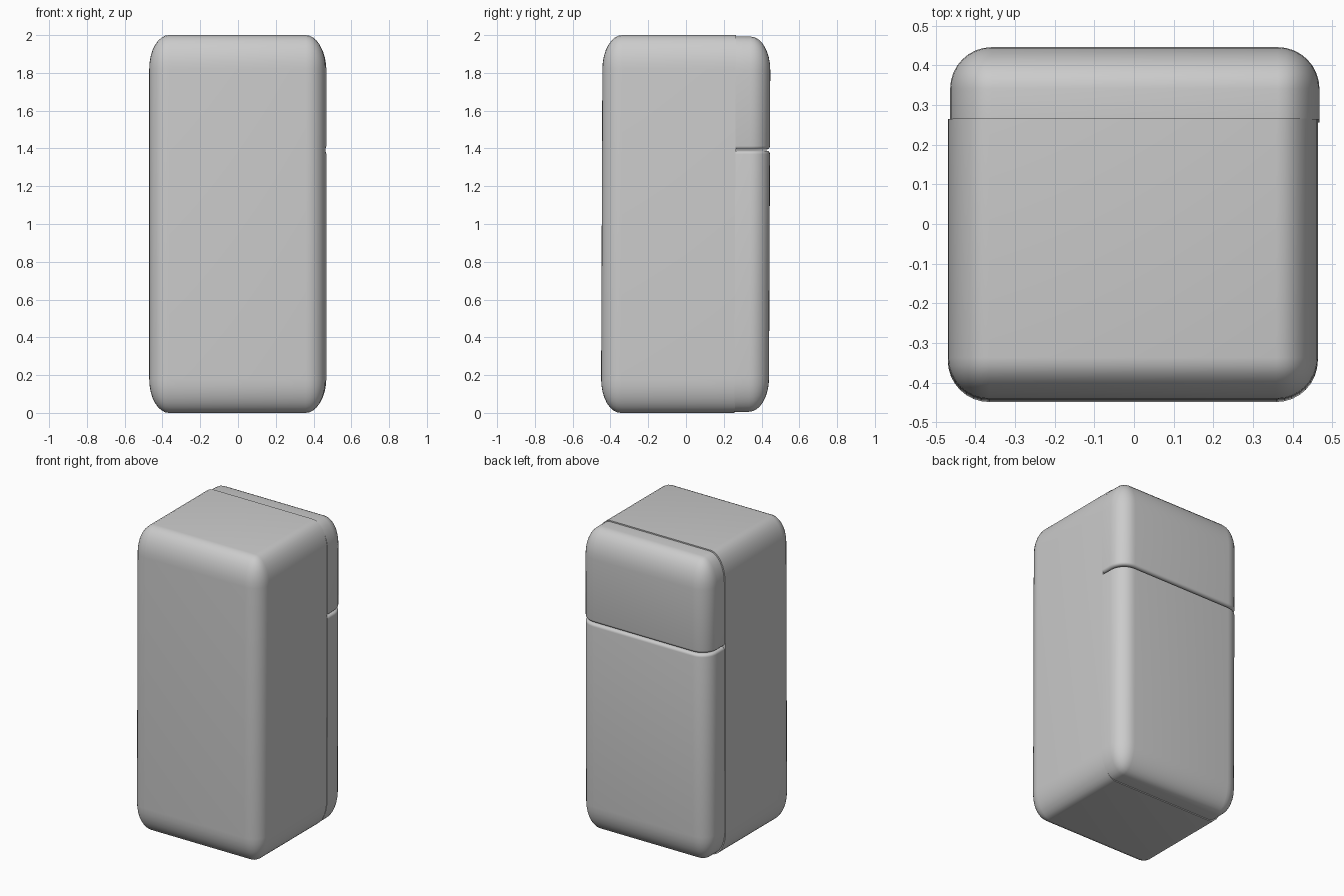
import bpy, bmesh
from mathutils import Vector

if "Cube" in bpy.data.objects:
    bpy.data.objects.remove(bpy.data.objects["Cube"])

RADIUS = 0.105        # corner radius in plan
STRETCH = 1.7         # corners are taller than wide


def rounded_box(x0, x1, y0, y1, z0, z1, flat_y):
    """Box rounded on every edge except those round the face at y = flat_y."""
    bm = bmesh.new()
    bmesh.ops.create_cube(bm, size=1)
    for v in bm.verts:
        v.co = Vector((x1 if v.co.x > 0 else x0,
                       y1 if v.co.y > 0 else y0,
                       (z1 if v.co.z > 0 else z0) / STRETCH))
    edges = [e for e in bm.edges
             if not all(abs(v.co.y - flat_y) < 1e-5 for v in e.verts)]
    bmesh.ops.bevel(bm, geom=edges, offset=RADIUS, segments=8, profile=0.5,
                    affect='EDGES', clamp_overlap=False)
    for v in bm.verts:
        v.co.z *= STRETCH
    return bm


def cut_door(bm, z, keep_above, back_y):
    """Slice a door at height z and soften the new edge."""
    bmesh.ops.bisect_plane(bm, geom=bm.verts[:] + bm.edges[:] + bm.faces[:],
                           plane_co=(0, 0, z), plane_no=(0, 0, 1),
                           clear_inner=keep_above, clear_outer=not keep_above)
    rim = [e for e in bm.edges if e.is_boundary]
    bmesh.ops.contextual_create(bm, geom=rim)
    rim = [e for e in bm.edges
           if all(abs(v.co.z - z) < 1e-5 for v in e.verts)
           and not all(abs(v.co.y - back_y) < 1e-5 for v in e.verts)]
    bmesh.ops.bevel(bm, geom=rim, offset=0.018, segments=4, profile=0.5,
                    affect='EDGES', clamp_overlap=False)


def finish(bm, name):
    # slight lean of the whole cabinet
    for v in bm.verts:
        v.co.y += 0.004 * (v.co.z - 1)
    bmesh.ops.recalc_face_normals(bm, faces=bm.faces)
    mesh = bpy.data.meshes.new(name)
    bm.to_mesh(mesh)
    bm.free()
    obj = bpy.data.objects.new(name, mesh)
    bpy.context.collection.objects.link(obj)
    bpy.ops.object.select_all(action='DESELECT')
    obj.select_set(True)
    bpy.context.view_layer.objects.active = obj
    bpy.ops.object.shade_smooth_by_angle(angle=0.6)


# Cabinet body
finish(rounded_box(-0.47, 0.464, -0.446, 0.262, 0, 2, 0.262), "cabinet")

# Upper and lower doors
for name, z, above in (("upper_door", 1.395, True), ("lower_door", 1.388, False)):
    door = rounded_box(-0.464, 0.468, 0.26, 0.443, 0.006, 1.992, 0.26)
    cut_door(door, z, above, 0.26)
    finish(door, name)
